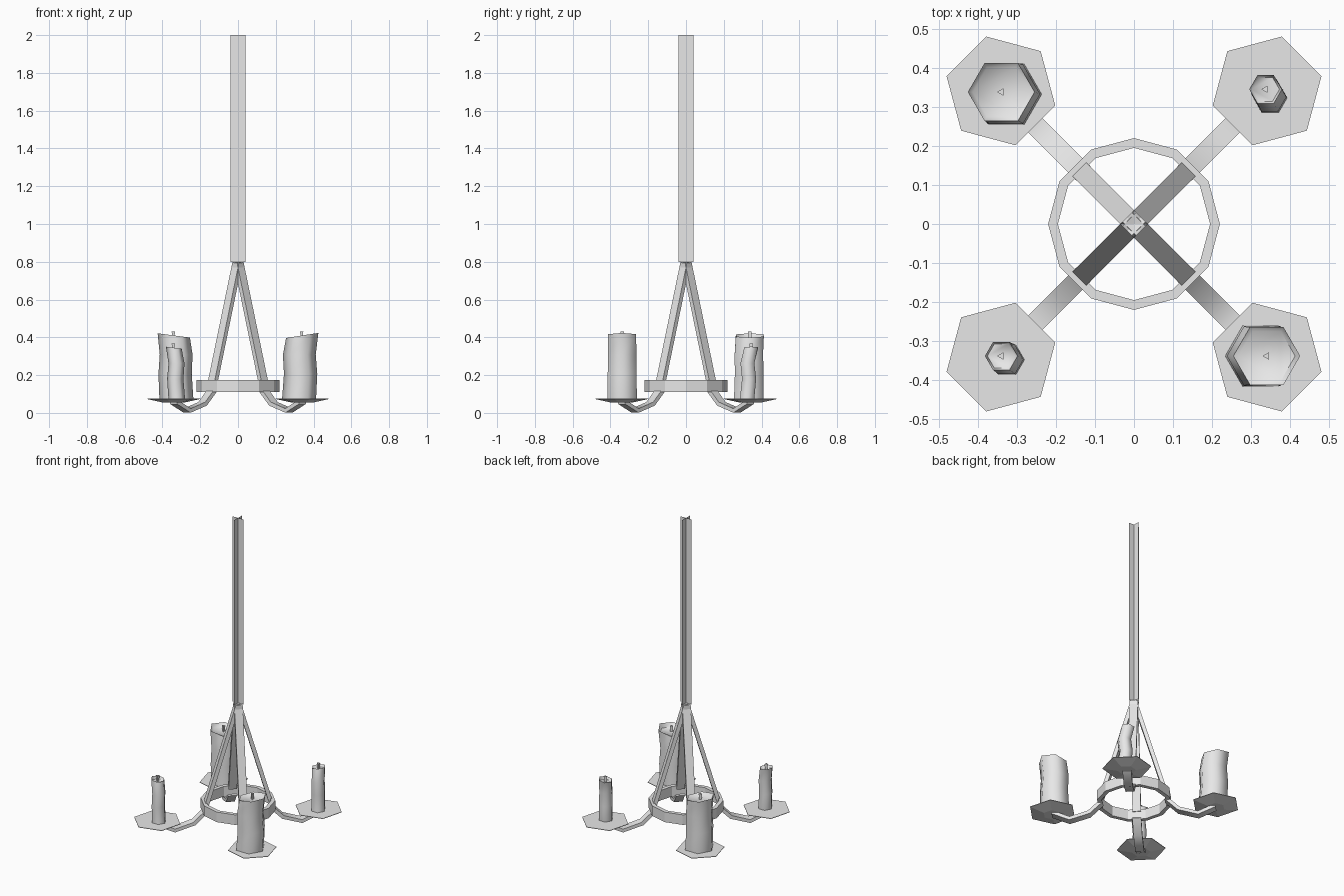
import bpy, bmesh, math
from mathutils import Vector, Matrix

cube = bpy.data.objects.get("Cube")
if cube:
    bpy.data.objects.remove(cube, do_unlink=True)

grey = bpy.data.materials.new("plain_grey")
grey.use_nodes = True
grey.diffuse_color = (0.8, 0.8, 0.8, 1)
grey.node_tree.nodes["Principled BSDF"].inputs["Base Color"].default_value = (0.8, 0.8, 0.8, 1)


def finish(name, bm, smooth=None, normals=True):
    if normals:
        bmesh.ops.recalc_face_normals(bm, faces=bm.faces)
    mesh = bpy.data.meshes.new(name)
    bm.to_mesh(mesh)
    bm.free()
    mesh.materials.append(grey)
    ob = bpy.data.objects.new(name, mesh)
    bpy.context.collection.objects.link(ob)
    if smooth:
        bpy.ops.object.select_all(action="DESELECT")
        ob.select_set(True)
        bpy.context.view_layer.objects.active = ob
        bpy.ops.object.shade_smooth_by_angle(angle=math.radians(smooth))
    return ob


def ring_points(n, radius, z, start=0, dx=0, dy=0):
    return [Vector((dx + radius * math.cos(start + k * math.tau / n),
                    dy + radius * math.sin(start + k * math.tau / n), z)) for k in range(n)]


def loft(bm, rings, cap=True, closed=False):
    loops = [[bm.verts.new(p) for p in ring] for ring in rings]
    pairs = list(zip(loops, loops[1:]))
    if closed:
        pairs.append((loops[-1], loops[0]))
    n = len(loops[0])
    for a, b in pairs:
        for k in range(n):
            bm.faces.new((a[k], a[(k + 1) % n], b[(k + 1) % n], b[k]))
    if cap and not closed:
        bm.faces.new(loops[0][::-1])
        bm.faces.new(loops[-1])


def flat_bar(name, path, width, thick, angle, smooth=None):
    # rectangular section swept along a path of (radius, height) points
    bm = bmesh.new()
    pts = [Vector((r, 0, z)) for r, z in path]
    side = Vector((0, width / 2, 0))
    rings = []
    for i, p in enumerate(pts):
        along = (pts[min(i + 1, len(pts) - 1)] - pts[max(i - 1, 0)]).normalized()
        up = Vector((-along.z, 0, along.x)) * thick / 2
        rings.append([p + side + up, p - side + up, p - side - up, p + side - up])
    loft(bm, rings)
    bm.transform(Matrix.Rotation(angle, 4, "Z"))
    return finish(name, bm, smooth)


def candle(name, x, y, radius, top, shift, tilt):
    # wax body: bent, slanted rim, sunken top; shift is the foot's offset
    bm = bmesh.new()
    sx, sy = shift
    rings = []
    for t, f in ((0, 1), (0.4, 0.5), (0.7, 0.9), (1, 0)):
        z = 0.07 + (top - 0.07) * t
        ring = ring_points(6, radius * (1 - 0.05 * t), z, 0, sx * f, sy * f)
        if t == 1:
            for p in ring:
                p.z += tilt * p.x / radius
        rings.append(ring)
    rings.append([Vector((p.x * 0.85, p.y * 0.85, top - 0.015)) for p in rings[-1]])
    loft(bm, rings)
    bm.transform(Matrix.Translation((x, y, 0)))
    finish(name, bm, 65)
    # wick
    bm = bmesh.new()
    loft(bm, [ring_points(3, 0.009, top - 0.02, math.pi, x, y),
              ring_points(3, 0.011, top + 0.022, math.pi, x, y)])
    finish(name + "_wick", bm)


# hanging chain: two crossed flat strips
bm = bmesh.new()
for axis in (Vector((0.04, 0, 0)), Vector((0, 0.04, 0))):
    low, high = Vector((0, 0, 0.8)), Vector((0, 0, 2))
    bm.faces.new([bm.verts.new(p) for p in (low - axis, low + axis, high + axis, high - axis)])
finish("hanging_chain", bm, normals=False)

# twelve-sided hoop
bm = bmesh.new()
loft(bm, [ring_points(12, r, z) for r, z in ((0.22, 0.11), (0.22, 0.175), (0.195, 0.175), (0.195, 0.11))],
     closed=True)
finish("hoop", bm)

# four struts, arms and drip plates
for i, corner in enumerate(("back_left", "back_right", "front_right", "front_left")):
    angle = math.pi / 4 + i * math.pi / 2
    flat_bar("strut_" + corner, [(0.19, 0.16), (0.005, 0.795)], 0.05, 0.024, angle)
    flat_bar("arm_" + corner, [(0.19, 0.122), (0.265, 0.048), (0.38, 0.012), (0.48, 0.058)],
             0.052, 0.022, angle, 50)
    bm = bmesh.new()
    cx, cy = 0.482 * math.cos(angle), 0.482 * math.sin(angle)
    turn = math.radians(15) + i * math.pi / 2
    loft(bm, [ring_points(6, r, z, turn, cx, cy) for r, z in ((0.055, 0.054), (0.144, 0.073), (0.144, 0.076))])
    finish("drip_plate_" + corner, bm)

# candles
candle("large_candle_front_left", 0.34, -0.338, 0.09, 0.41, (-0.017, 0), 0.014)
candle("large_candle_back_right", -0.34, 0.338, 0.09, 0.41, (0.014, -0.006), -0.012)
candle("small_candle_back_left", 0.337, 0.345, 0.044, 0.345, (0.012, -0.022), 0.006)
candle("small_candle_front_right", -0.34, -0.338, 0.044, 0.345, (0.016, -0.01), -0.006)
